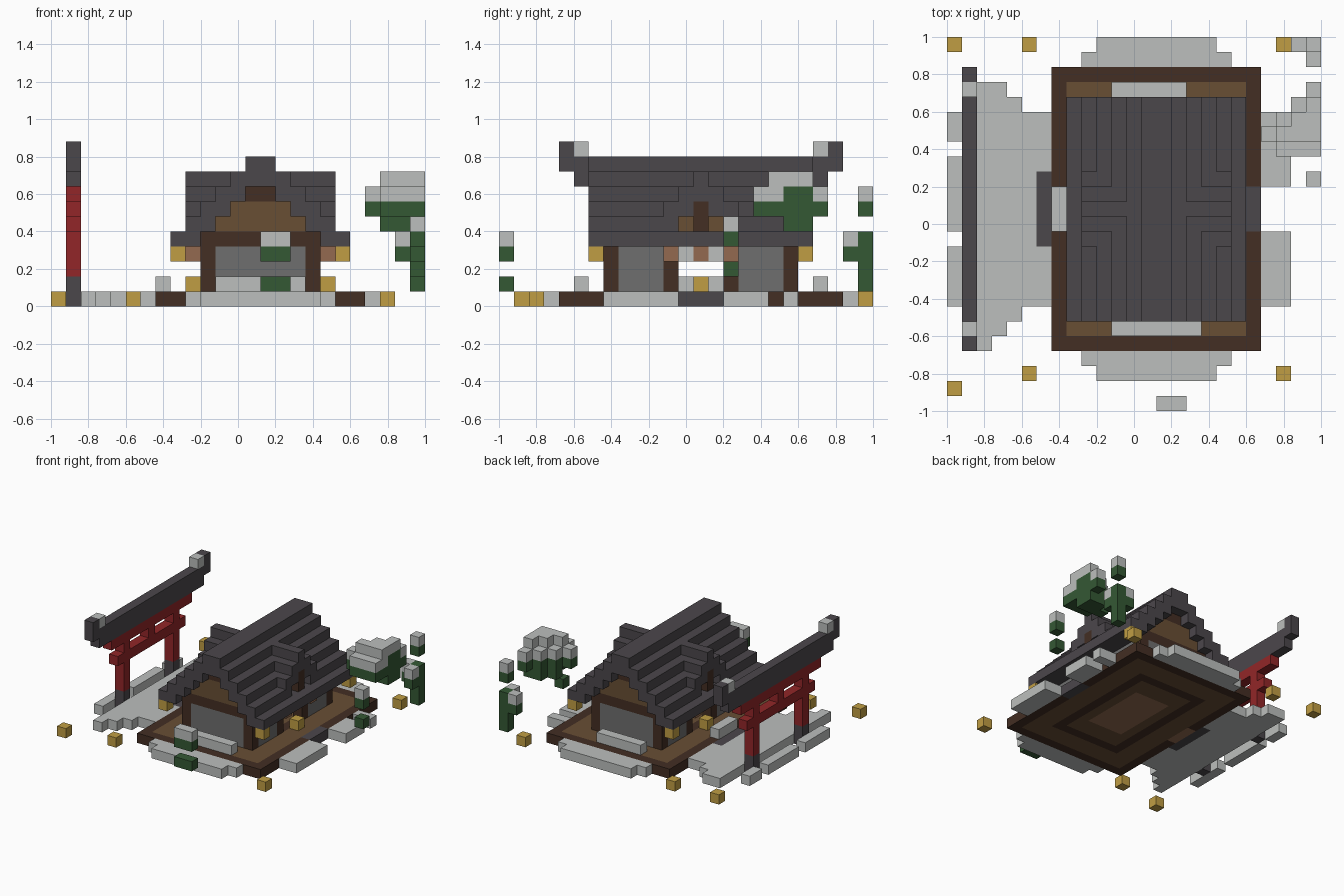
import bpy
import bmesh
from itertools import product

if "Cube" in bpy.data.objects:
    bpy.data.objects.remove(bpy.data.objects["Cube"], do_unlink=True)

CELL = 0.08            # size of one block
HOUSE = (14, 13.5)     # house centre, in blocks from the corner
CORNER = (0, 0)
GATE = (1, 13.5)


def material(name, rgb):
    """One flat colour, given as display values and stored as linear."""
    linear = [((c / 255 + 0.055) / 1.055) ** 2.4 for c in rgb] + [1]
    mat = bpy.data.materials.new(name)
    mat.use_nodes = True
    mat.diffuse_color = linear
    shader = mat.node_tree.nodes["Principled BSDF"]
    shader.inputs["Base Color"].default_value = linear
    shader.inputs["Roughness"].default_value = 0.9
    return mat


snow = material("snow", (188, 191, 189))
slate = material("slate", (75, 71, 75))
red = material("red_paint", (146, 38, 40))
gold = material("lantern_gold", (192, 158, 68))
timber = material("dark_timber", (67, 46, 35))
wood = material("warm_wood", (104, 78, 52))
plaster = material("grey_panel", (110, 110, 110))
tan = material("tan_wood", (148, 106, 80))
leaf = material("leaf_green", (52, 88, 52))


def part(name, mat, boxes, origin=HOUSE, mirror=""):
    """Join block boxes ((x, x), (y, y), (z, z)), mirrored about the origin."""
    bm = bmesh.new()
    flips_x = (1, -1) if "x" in mirror else (1,)
    flips_y = (1, -1) if "y" in mirror else (1,)
    for box, fx, fy in product(boxes, flips_x, flips_y):
        spans = [sorted(v * f for v in span) for span, f in zip(box, (fx, fy, 1))]
        cube = bmesh.ops.create_cube(bm, size=1)
        for vert in cube["verts"]:
            for axis, (low, high) in enumerate(spans):
                vert.co[axis] = high if vert.co[axis] > 0 else low
            vert.co.x = (vert.co.x + origin[0]) * CELL - 1
            vert.co.y = (vert.co.y + origin[1]) * CELL - 1
            vert.co.z *= CELL
    mesh = bpy.data.meshes.new(name)
    bm.to_mesh(mesh)
    bm.free()
    mesh.materials.append(mat)
    obj = bpy.data.objects.new(name, mesh)
    bpy.context.scene.collection.objects.link(obj)
    return obj


def both(half):
    """A span centred on the origin."""
    return (-half, half)


def layer(z, height=1):
    return (z, z + height)


def frame(outer_x, outer_y, inner_x, inner_y, z):
    """Rectangular ring, to be mirrored in x and y."""
    return [((inner_x, outer_x), both(outer_y), z),
            (both(inner_x), (inner_y, outer_y), z)]


ground = layer(0)

# Platform and floor
part("platform_edge", timber,
     [((6, 7), (1.5, 9.5), ground), ((0, 6), (8.5, 9.5), ground)], mirror="xy")
part("veranda_floor", wood, frame(6, 8.5, 4, 6.5, ground), mirror="xy")
part("wall_sill", timber, frame(4, 6.5, 3, 5.5, ground), mirror="xy")
part("inner_floor", wood, frame(3, 5.5, 2, 3.5, ground), mirror="xy")
part("floor_mat", tan, [(both(2), both(3.5), ground)])
part("entry_board", tan, [((-7, -6), both(1.5), ground)])
part("stone_steps", slate,
     [((6, 7), both(1.5), ground), ((-8, -7), both(2.5), ground)])

# Walls
wall = (1, 4)
part("wall_posts", timber,
     [((3, 4), (y, y + 1), wall) for y in (1.5, 5.5)], mirror="xy")
part("end_panels", plaster, [(both(3), (5.5, 6.5), wall)], mirror="y")
part("side_panels", plaster, [((3, 4), (2.5, 5.5), wall)], mirror="xy")
part("top_beam", timber, frame(4, 6.5, 3, 5.5, layer(4)), mirror="xy")
part("gable_boards", wood,
     [(both(half), (5.5, 6.5), layer(8 - half)) for half in (2, 3)], mirror="y")
part("gable_peak", timber, [(both(1), (5.5, 6.5), layer(7))], mirror="y")

# Stepped main roof, open where the side dormers look out
opening = {1: 1.5, 2: 0.5}
part("roof_slopes", slate,
     [((4 - k, 6 - k), (opening.get(k, 0), 7.5), layer(4 + k)) for k in range(4)],
     mirror="xy")
part("roof_ridge", slate,
     [(both(half), both(7.5), layer(10 - half)) for half in (1, 2)])

# Side dormers
part("dormer_roof", slate,
     [((2, 5), (0.5, 2.5), layer(6)),
      ((3, 5), (0, 1.5), layer(7)),
      ((2, 5), (0, 0.5), layer(8))], mirror="xy")
part("dormer_boards", wood, [((3, 4), (0.5, 1.5), layer(5))], mirror="xy")
part("dormer_post", timber, [((3, 5), both(0.5), layer(5, 2))], mirror="x")

# Lanterns and door hangings
part("eave_lanterns", gold, [((5, 6), (6.5, 7.5), layer(3))], mirror="xy")
part("door_lanterns", gold, [((4, 5), both(0.5), layer(1))], mirror="x")
part("post_brackets", tan, [((4, 5), (1.5, 2.5), layer(3))], mirror="xy")
part("door_hanging_middle", tan, [((3, 4), both(0.5), layer(3))], mirror="x")
part("door_hanging_sides", snow, [((3, 4), (0.5, 1.5), layer(3))], mirror="xy")
part("ground_lanterns", gold,
     [((x, x + 1), (y, y + 1), ground)
      for x, front in ((0, 1), (5, 2), (22, 2)) for y in (front, 24)],
     origin=CORNER)

# Snow on the platform
part("veranda_snow", snow,
     [(both(3), (-8.5, -7.5), layer(1)),
      ((-3, 2), (7.5, 8.5), layer(1)),
      ((-7, -6), both(1.5), layer(1))])

# Snow on the ground
part("end_drifts", snow,
     [(both(half), (14.5 - half, 15.5 - half), ground) for half in (4, 5)],
     mirror="y")
part("snow_path", snow,
     [((-12, -8), both(6.5), ground)]
     + [((-8, -7), span, ground) for span in ((2.5, 6.5), (-6.5, -2.5))]
     + [((-12, -9 - k), (-7.5 - k, -6.5 - k), ground) for k in range(3)]
     + [((-12, -9 - k), (6.5 + k, 7.5 + k), ground) for k in range(2)])
part("path_edge_drifts", snow,
     [((-14, -13), span, ground)
      for span in ((4.5, 6.5), (-1.5, 3.5), (-6.5, -2.5))])
part("side_drifts", snow,
     [((7, 9), span, ground)
      for span in ((-6.5, -1.5), (1.5, 4.5), (5.5, 6.5))])

# Gate
beam = (0, 1)
part("gate_feet", slate, [(beam, (3.5, 4.5), layer(0, 2))], GATE, "y")
part("gate_posts", red, [(beam, (3.5, 4.5), (2, 7))], GATE, "y")
part("gate_beams", red,
     [(beam, both(5.5), layer(5)),
      (beam, both(0.5), layer(6)),
      (beam, both(6.5), layer(7))], GATE)
part("gate_lintel", slate,
     [(beam, both(8.5), layer(8)), (beam, both(9.5), layer(9))], GATE)
part("gate_tips", slate, [(beam, (8.5, 9.5), layer(10))], GATE, "y")
part("gate_snow", snow, [(beam, (7.5, 8.5), layer(10))], GATE, "y")

# Tree crown, widening towards the outer side
crown = {21: (18, 19), 22: (17, 20), 23: (17, 21), 24: (17, 22)}
part("tree_crown", leaf,
     [(layer(x), span, layer(6)) for x, span in crown.items()]
     + [(layer(24), (19, 21), layer(7)),
        ((22, 25), (19, 20), layer(5)),
        ((23, 25), (20, 21), layer(5))], CORNER)
part("tree_snow", snow,
     [(layer(x), span, layer(7)) for x, span in crown.items() if x < 24]
     + [(layer(24), span, layer(7)) for span in ((17, 19), (21, 22))]
     + [(layer(x), (18, x - 3), layer(8)) for x in (22, 23, 24)], CORNER)

# Corner tree
tip = layer(24)
arms = ((layer(23), tip), (tip, layer(23)))
part("corner_tree", leaf,
     [(tip, tip, (1, 5)), (tip, tip, layer(6))]
     + [(x, y, layer(3)) for x, y in arms], CORNER)
part("corner_tree_snow", snow,
     [(tip, tip, layer(7))] + [(x, y, layer(4)) for x, y in arms], CORNER)

# Small shrubs
part("side_shrub", leaf, [(tip, layer(15), layer(z)) for z in (2, 4)], CORNER)
part("side_shrub_snow", snow, [(tip, layer(15), layer(5))], CORNER)
part("front_shrub", leaf,
     [(layer(14, 2), layer(0), layer(z)) for z in (1, 3)], CORNER)
part("front_shrub_snow", snow, [(layer(14, 2), layer(0), layer(4))], CORNER)
